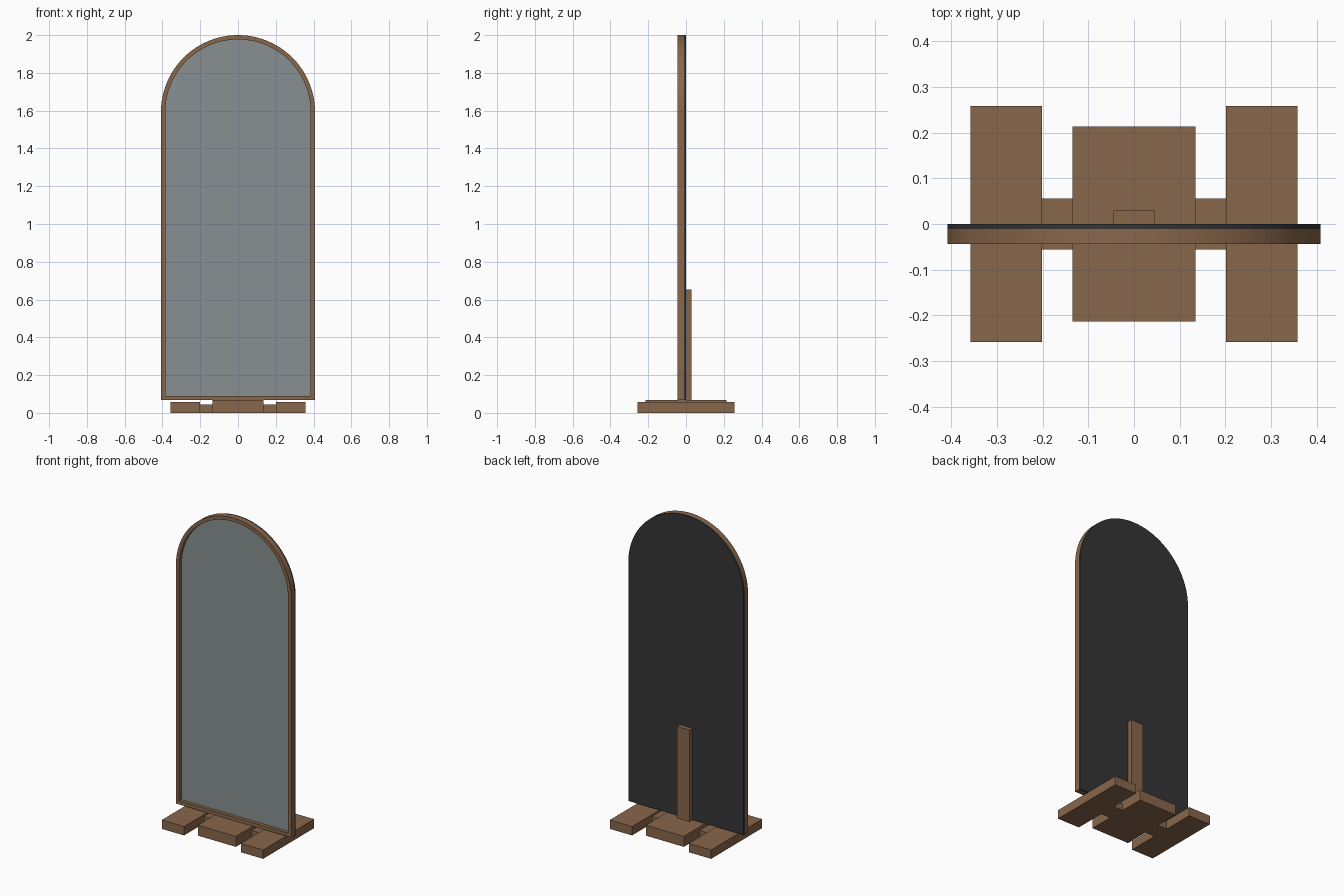
import bpy, bmesh, math

cube = bpy.data.objects.get("Cube")
if cube:
    bpy.data.objects.remove(cube, do_unlink=True)


def material(name, rgb):
    mat = bpy.data.materials.new(name)
    mat.use_nodes = True
    mat.diffuse_color = (*rgb, 1)
    mat.node_tree.nodes["Principled BSDF"].inputs["Base Color"].default_value = (*rgb, 1)
    return mat


wood = material("brown wood", (0.25, 0.135, 0.07))
glass = material("mirror glass", (0.25, 0.28, 0.29))
backing = material("dark backing", (0.035, 0.035, 0.035))

RADIUS, CENTRE_Z, BOTTOM, RIM = 0.408, 1.592, 0.067, 0.023
ARC_STEPS = 48


def finish(name, bm, mat):
    bmesh.ops.recalc_face_normals(bm, faces=bm.faces)
    mesh = bpy.data.meshes.new(name)
    bm.to_mesh(mesh)
    bm.free()
    mesh.materials.append(mat)
    obj = bpy.data.objects.new(name, mesh)
    bpy.context.collection.objects.link(obj)
    return obj


def box(name, x, y, z, mat):
    bm = bmesh.new()
    bmesh.ops.create_cube(bm, size=1)
    for v in bm.verts:
        v.co = [lo + (c + 0.5) * (hi - lo) for c, (lo, hi) in zip(v.co, (x, y, z))]
    return finish(name, bm, mat)


def arch(inset):
    """Outline of the arched shape, as x and z pairs."""
    r = RADIUS - inset
    angles = [math.pi * i / ARC_STEPS for i in range(ARC_STEPS + 1)]
    curve = [(r * math.cos(a), CENTRE_Z + r * math.sin(a)) for a in angles]
    return curve + [(-r, BOTTOM + inset), (r, BOTTOM + inset)]


def arch_panel(name, inset, front, back, mat):
    bm = bmesh.new()
    face = bm.faces.new([bm.verts.new((x, front, z)) for x, z in arch(inset)])
    grown = bmesh.ops.extrude_face_region(bm, geom=[face], use_keep_orig=True)
    moved = [g for g in grown["geom"] if isinstance(g, bmesh.types.BMVert)]
    bmesh.ops.translate(bm, verts=moved, vec=(0, back - front, 0))
    return finish(name, bm, mat)


def arch_rim(name, front, back, mat):
    # Four matching outlines joined into a closed rectangular-section ring
    bm = bmesh.new()
    loops = [[bm.verts.new((x, y, z)) for x, z in arch(inset)]
             for inset, y in ((0, front), (RIM, front), (RIM, back), (0, back))]
    n = len(loops[0])
    for k in range(4):
        a, b = loops[k], loops[(k + 1) % 4]
        for i in range(n):
            j = (i + 1) % n
            bm.faces.new((a[i], a[j], b[j], b[i]))
    return finish(name, bm, mat)


# Mirror
rim = arch_rim("frame", -0.044, -0.011, wood)
glass_panel = arch_panel("mirror_glass", RIM, -0.022, -0.011, glass)
back_panel = arch_panel("back_panel", 0, -0.011, 0, backing)

# Round the arch shading, keeping the corners crisp
for obj in (rim, back_panel):
    bpy.context.view_layer.objects.active = obj
    obj.select_set(True)
    bpy.ops.object.shade_smooth_by_angle(angle=math.radians(30))
    obj.select_set(False)

# Stand
for side, name in ((1, "left_foot"), (-1, "right_foot")):
    box(name, sorted((side * 0.201, side * 0.358)), (-0.2575, 0.2575), (0, 0.057), wood)
box("base_plate", (-0.134, 0.134), (-0.2135, 0.2135), (0, 0.067), wood)
box("cross_bar", (-0.201, 0.201), (-0.0555, 0.0555), (0, 0.045), wood)
box("support_post", (-0.045, 0.045), (0, 0.029), (0.067, 0.652), wood)
